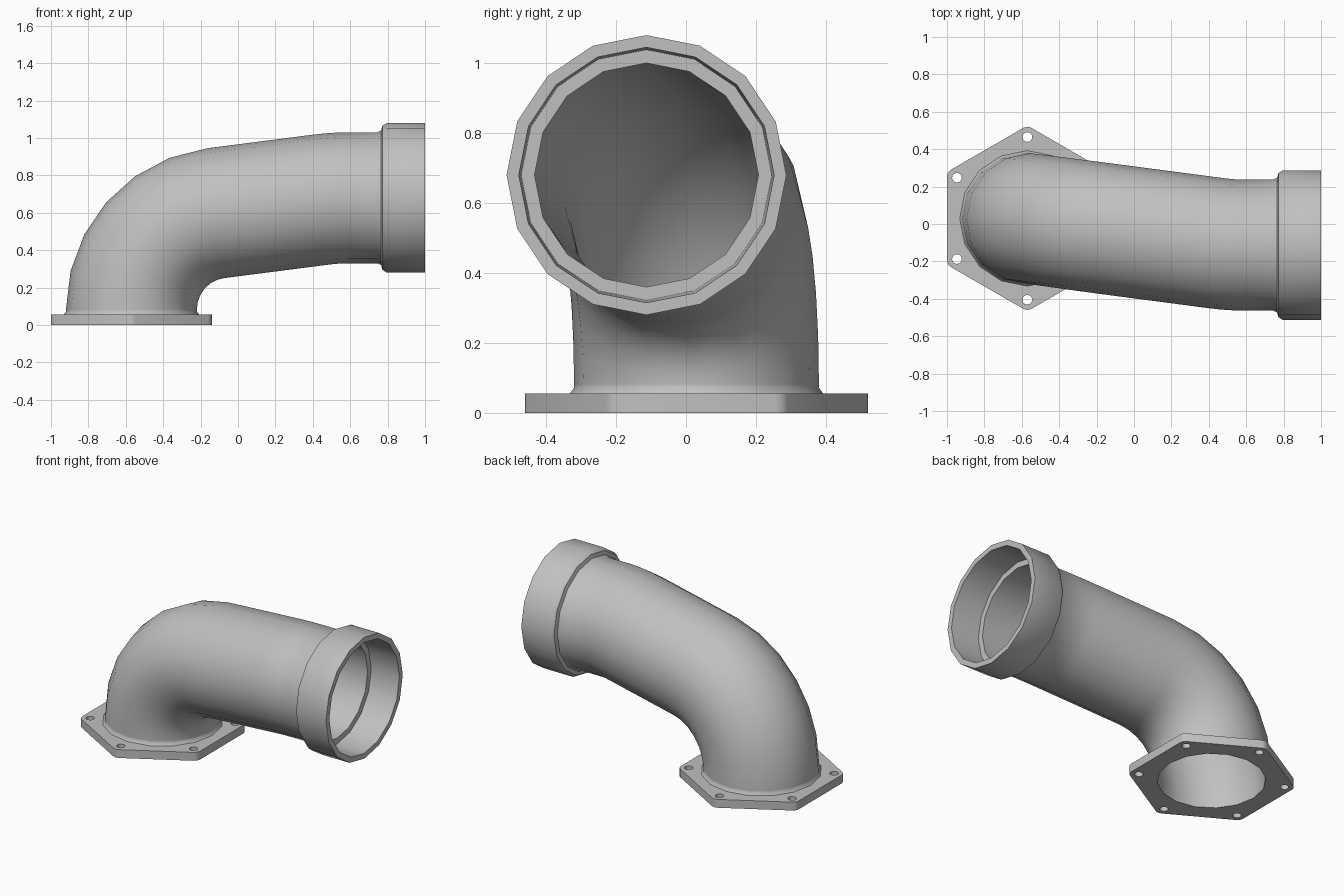
import bpy, bmesh, math
from mathutils import Vector

cube = bpy.data.objects.get("Cube")
if cube:
    bpy.data.objects.remove(cube, do_unlink=True)

metal = bpy.data.materials.new("light_grey_metal")
metal.use_nodes = True
colour = (0.53, 0.53, 0.53, 1)
metal.diffuse_color = colour
metal.node_tree.nodes["Principled BSDF"].inputs["Base Color"].default_value = colour

SIDES = 16
OUTER, BORE = 0.35, 0.32
PLATE = 0.055
BASE = Vector((-0.57, 0.03, 0))
X, Z = Vector((1, 0, 0)), Vector((0, 0, 1))


def finish(name, bm):
    bmesh.ops.recalc_face_normals(bm, faces=bm.faces)
    mesh = bpy.data.meshes.new(name)
    bm.to_mesh(mesh)
    bm.free()
    mesh.materials.append(metal)
    obj = bpy.data.objects.new(name, mesh)
    bpy.context.collection.objects.link(obj)
    bpy.ops.object.select_all(action='DESELECT')
    obj.select_set(True)
    bpy.context.view_layer.objects.active = obj
    bpy.ops.object.shade_smooth_by_angle(angle=math.radians(35))
    return obj


def bend(corner, t0, t1, radius, steps):
    """Points and tangents of a circular elbow rounding a corner."""
    angle = t0.angle(t1)
    start = corner - t0 * radius * math.tan(angle / 2)
    n = (t1 - t0 * t0.dot(t1)).normalized()
    result = []
    for i in range(steps + 1):
        a = angle * i / steps
        point = start + radius * (math.sin(a) * t0 + (1 - math.cos(a)) * n)
        result.append((point, math.cos(a) * t0 + math.sin(a) * n))
    return result


def ring(bm, point, tangent, radius):
    side = Vector((0, 1, 0))
    side = (side - tangent * side.dot(tangent)).normalized()
    up = tangent.cross(side)
    angles = [math.tau * i / SIDES for i in range(SIDES)]
    return [bm.verts.new(point + radius * (math.cos(a) * side + math.sin(a) * up))
            for a in angles]


# Pipe: upright elbow, sloping run, then a slight bend into the level socket
elbow = BASE + Z * 0.54
knee = Vector((0.52, -0.113, 0.68))
slope = (knee - elbow).normalized()
path = bend(elbow, Z, slope, 0.52, 6) + bend(knee, slope, X, 0.8, 3)


def along(x):
    return Vector((x, knee.y, knee.z))


stations = [(BASE + Z * PLATE, Z, 0.362), (BASE + Z * 0.072, Z, OUTER)]
stations += [(p, t, OUTER) for p, t in path]
# Socket collar, outside then inside
collar = [(0.745, OUTER), (0.765, 0.36), (0.772, 0.385), (0.795, 0.4),
          (1.0, 0.4), (1.0, 0.365), (0.8, 0.358), (0.8, BORE)]
stations += [(along(x), X, r) for x, r in collar]
# Bore back down to the flange
stations += [(p, t, BORE) for p, t in reversed(path)]
stations.append((BASE + Z * PLATE, Z, BORE))

bm = bmesh.new()
rings = [ring(bm, *s) for s in stations]
for a, b in zip(rings, rings[1:]):
    for i in range(SIDES):
        j = (i + 1) % SIDES
        bm.faces.new((a[i], a[j], b[j], b[i]))
finish("elbow_pipe", bm)

# Hexagonal flange with rounded corners, pipe opening and six bolt holes
bm = bmesh.new()


def polar(radius, angle, centre=BASE):
    return centre + radius * Vector((math.cos(angle), math.sin(angle), 0))


def loop(points):
    verts = [bm.verts.new(p) for p in points]
    for i, v in enumerate(verts):
        bm.edges.new((v, verts[(i + 1) % len(verts)]))


def circle(centre, radius, count):
    loop([polar(radius, math.tau * i / count, centre) for i in range(count)])


outline = []
for k in range(6):
    a = math.radians(90 + 60 * k)
    for turn in (-30, 0, 30):
        outline.append(polar(0.04, a + math.radians(turn), polar(0.45, a)))
    circle(polar(0.435, a), 0.026, 12)
loop(outline)
circle(BASE, BORE, SIDES)
bmesh.ops.triangle_fill(bm, use_beauty=True, use_dissolve=False, edges=bm.edges[:])
bottom = bm.faces[:]
extruded = bmesh.ops.extrude_face_region(bm, geom=bottom, use_keep_orig=True)
top = [g for g in extruded["geom"] if isinstance(g, bmesh.types.BMVert)]
bmesh.ops.translate(bm, verts=top, vec=Z * PLATE)
finish("base_flange", bm)
